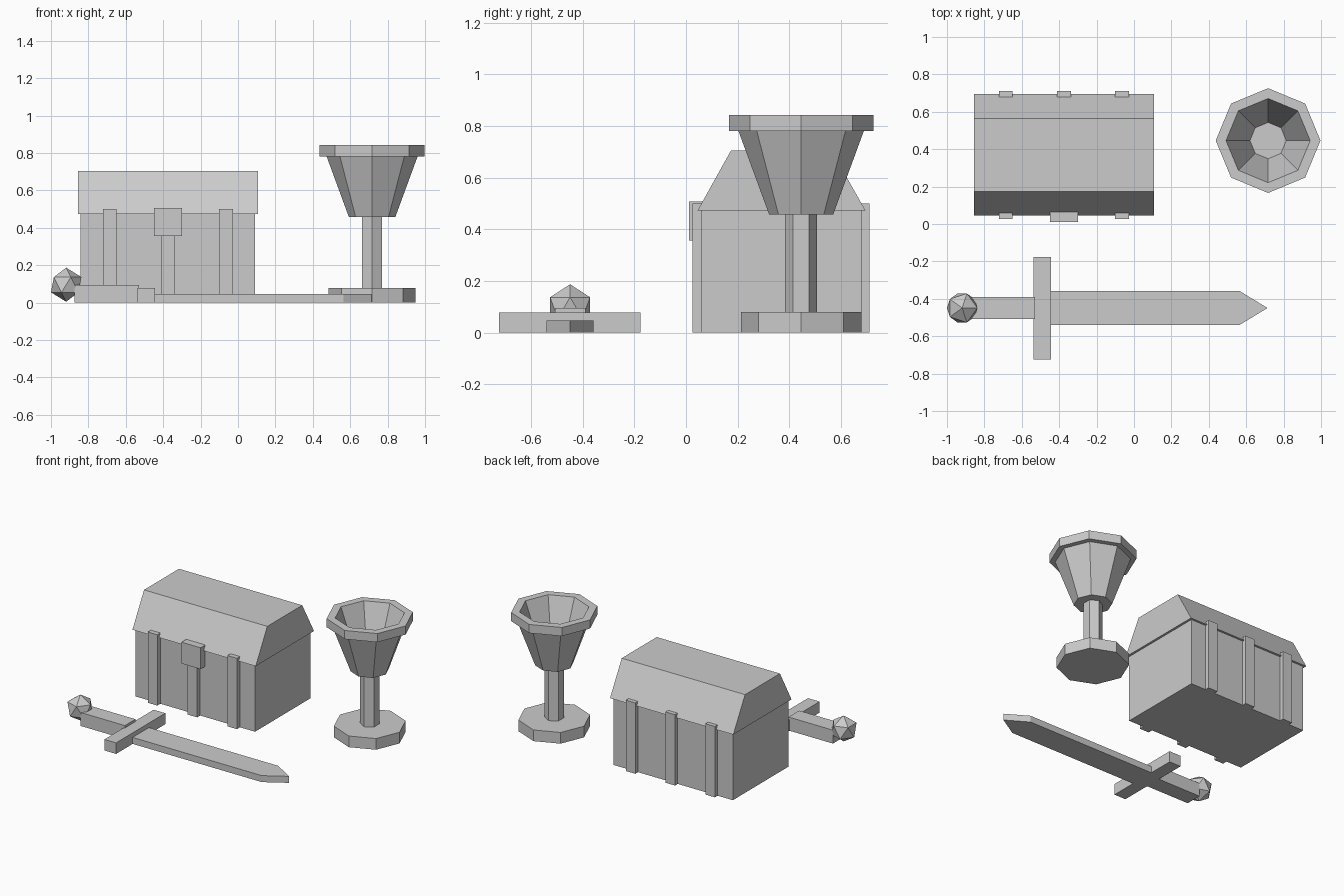
import bpy, bmesh, math

cube = bpy.data.objects.get("Cube")
if cube:
    bpy.data.objects.remove(cube, do_unlink=True)

grey = bpy.data.materials.new("plain_grey")
grey.use_nodes = True
GREY = (0.6, 0.6, 0.6, 1)
grey.diffuse_color = GREY
grey.node_tree.nodes["Principled BSDF"].inputs["Base Color"].default_value = GREY


def finish(name, bm):
    """Turn a bmesh into a flat-shaded grey object."""
    bmesh.ops.recalc_face_normals(bm, faces=bm.faces)
    mesh = bpy.data.meshes.new(name)
    bm.to_mesh(mesh)
    bm.free()
    mesh.materials.append(grey)
    obj = bpy.data.objects.new(name, mesh)
    bpy.context.collection.objects.link(obj)
    return obj


def prism(name, outline, offset):
    """Extrude a closed 3D outline along an offset."""
    bm = bmesh.new()
    face = bm.faces.new([bm.verts.new(p) for p in outline])
    new = bmesh.ops.extrude_face_region(bm, geom=[face], use_keep_orig=True)["geom"]
    verts = [g for g in new if isinstance(g, bmesh.types.BMVert)]
    bmesh.ops.translate(bm, verts=verts, vec=offset)
    return finish(name, bm)


def box(name, x, y, z):
    outline = [(x[0], y[0], z[0]), (x[1], y[0], z[0]), (x[1], y[1], z[0]), (x[0], y[1], z[0])]
    return prism(name, outline, (0, 0, z[1] - z[0]))


def lathe(name, profile, sides, centre, turn=0):
    """Revolve (radius, z) points; the ends are capped with polygons."""
    bm = bmesh.new()
    rings = []
    for r, z in profile:
        angles = [turn + math.tau * i / sides for i in range(sides)]
        rings.append([bm.verts.new((centre[0] + r * math.cos(a), centre[1] + r * math.sin(a), z))
                      for a in angles])
    for low, high in zip(rings, rings[1:]):
        for i in range(sides):
            j = (i + 1) % sides
            bm.faces.new((low[i], low[j], high[j], high[i]))
    bm.faces.new(rings[0])
    bm.faces.new(rings[-1])
    return finish(name, bm)


# Chest body and chamfered lid
box("chest_body", (-0.842, 0.091), (0.06, 0.68), (0, 0.475))
lid = [(0.045, 0.473), (0.174, 0.705), (0.564, 0.705), (0.695, 0.473)]
prism("chest_lid", [(-0.856, y, z) for y, z in lid], (0.963, 0, 0))

# Straps on both long sides, and the front latch
for place, x in (("right", -0.686), ("middle", -0.374), ("left", -0.064)):
    for side, y in (("front", (0.026, 0.07)), ("back", (0.67, 0.71))):
        box(f"chest_strap_{side}_{place}", (x - 0.037, x + 0.037), y, (0, 0.5))
box("chest_latch", (-0.449, -0.3), (0.011, 0.07), (0.356, 0.507))

# Goblet
GOBLET = (0.717, 0.446)
lathe("goblet_base", [(0.233, 0), (0.233, 0.079)], 8, GOBLET)
lathe("goblet_stem", [(0.062, 0.07), (0.062, 0.47)], 6, GOBLET, math.pi / 2)
lathe("goblet_bowl", [(0.124, 0.457), (0.243, 0.781), (0.28, 0.781), (0.28, 0.842),
                      (0.225, 0.842), (0.097, 0.5)], 8, GOBLET)

# Sword lying flat, with its tip toward +x
MID = -0.449
blade = [(-0.46, MID - 0.091), (0.564, MID - 0.091), (0.714, MID),
         (0.564, MID + 0.091), (-0.46, MID + 0.091)]
prism("sword_blade", [(x, y, 0) for x, y in blade], (0, 0, 0.046))
box("sword_guard", (-0.536, -0.445), (-0.725, -0.176), (0, 0.078))
box("sword_grip", (-0.875, -0.528), (MID - 0.059, MID + 0.059), (0, 0.095))
bpy.ops.mesh.primitive_ico_sphere_add(subdivisions=1, radius=0.091, location=(-0.9186, MID, 0.096))
pommel = bpy.context.object
pommel.name = "sword_pommel"
pommel.data.materials.append(grey)
